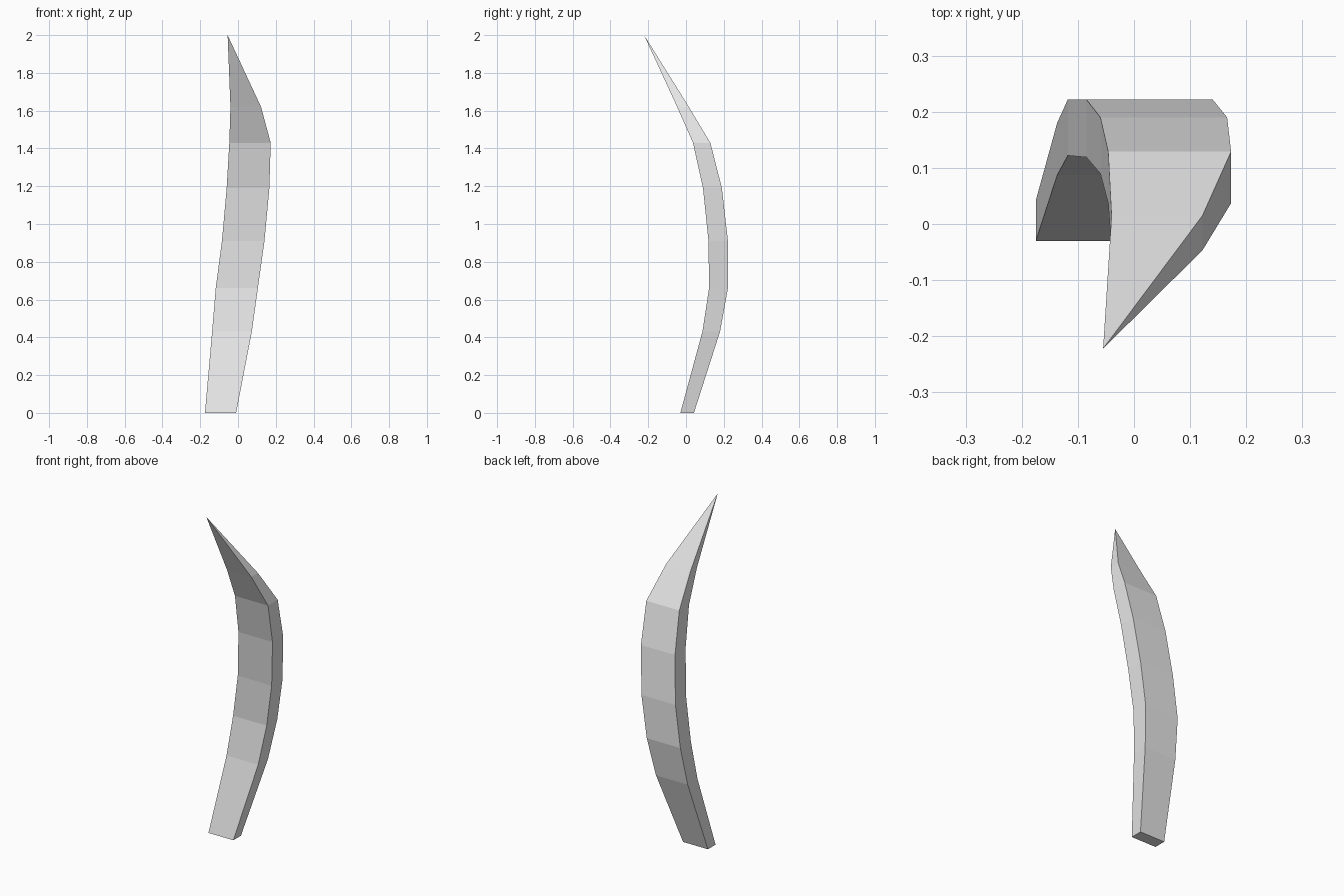
import bpy
import bmesh

cube = bpy.data.objects.get("Cube")
if cube:
    bpy.data.objects.remove(cube, do_unlink=True)

# Plain grey material
grey = bpy.data.materials.new("light_grey")
grey.use_nodes = True
color = (0.8, 0.8, 0.8, 1)
grey.diffuse_color = color
grey.node_tree.nodes["Principled BSDF"].inputs["Base Color"].default_value = color

# Rectangular cross-sections: height, left x, right x, front y, back y
sections = [
    (0.00, -0.175, -0.01, -0.03, 0.042),
    (0.43, -0.137, 0.073, 0.087, 0.18),
    (0.66, -0.118, 0.105, 0.122, 0.222),
    (0.91, -0.085, 0.14, 0.119, 0.222),
    (1.19, -0.06, 0.166, 0.09, 0.19),
    (1.43, -0.046, 0.173, 0.037, 0.129),
    (1.62, -0.04, 0.122, -0.047, 0.015),
]
tip_point = (-0.055, -0.222, 2.0)

# Curved spike: loft the sections, then close it with a base and a point
bm = bmesh.new()
rings = []
for z, x0, x1, y0, y1 in sections:
    corners = [(x0, y0), (x1, y0), (x1, y1), (x0, y1)]
    rings.append([bm.verts.new((x, y, z)) for x, y in corners])
tip = bm.verts.new(tip_point)
bm.faces.new(rings[0])
for i in range(4):
    j = (i + 1) % 4
    for low, high in zip(rings, rings[1:]):
        bm.faces.new((low[i], low[j], high[j], high[i]))
    bm.faces.new((rings[-1][i], rings[-1][j], tip))
bmesh.ops.recalc_face_normals(bm, faces=bm.faces)

mesh = bpy.data.meshes.new("curved_spike")
bm.to_mesh(mesh)
bm.free()
mesh.materials.append(grey)
spike = bpy.data.objects.new("curved_spike", mesh)
bpy.context.collection.objects.link(spike)
